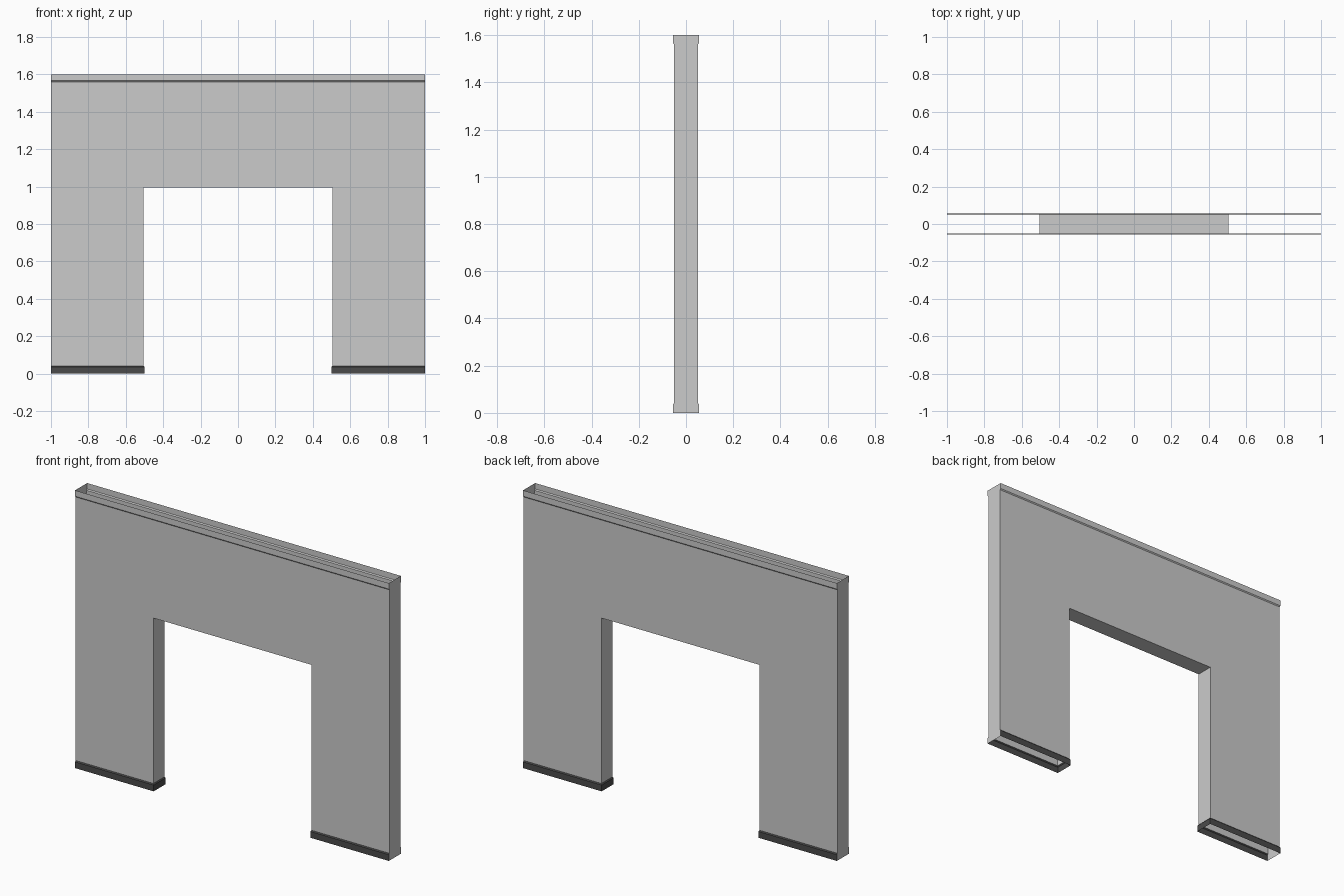
import bpy, bmesh

if "Cube" in bpy.data.objects:
    bpy.data.objects.remove(bpy.data.objects["Cube"])

WALL, TRIM = 0.05, 0.055          # half thickness of wall and of trim
LOW, HIGH, TOP = 0.042, 1.56, 1.6  # baseboard top, top trim bottom, overall height
SLOPE = 0.006                      # height of the sloped trim edge
JAMB, LINTEL = 0.504, 0.995        # doorway half width and height


def make(name, faces, color=None):
    """Object from a list of faces, each a list of points."""
    bm = bmesh.new()
    for pts in faces:
        bm.faces.new([bm.verts.new(p) for p in pts])
    bmesh.ops.remove_doubles(bm, verts=bm.verts, dist=1e-5)
    mesh = bpy.data.meshes.new(name)
    bm.to_mesh(mesh)
    bm.free()
    obj = bpy.data.objects.new(name, mesh)
    bpy.context.collection.objects.link(obj)
    if color:
        mat = bpy.data.materials.new(name + "_paint")
        mat.diffuse_color = (*color, 1)
        mat.use_nodes = True
        mat.node_tree.nodes["Principled BSDF"].inputs["Base Color"].default_value = mat.diffuse_color
        mesh.materials.append(mat)
    return obj


def strips(rings):
    """Quads between stacked open paths."""
    return [(a[i], a[i + 1], b[i + 1], b[i])
            for a, b in zip(rings, rings[1:]) for i in range(len(a) - 1)]


# Wall: front and back sheets with the doorway, plus its jambs and soffit
outline = [(-1, LOW), (-JAMB, LOW), (-JAMB, LINTEL), (JAMB, LINTEL),
           (JAMB, LOW), (1, LOW), (1, HIGH), (-1, HIGH)]
front = [(x, -WALL, z) for x, z in outline]
back = [(x, WALL, z) for x, z in outline]
faces = [front, back[::-1]]
faces += [(front[i + 1], front[i], back[i], back[i + 1]) for i in (1, 2, 3)]

# Wall ends follow the flared trim profile
half = [(TRIM, 0), (TRIM, LOW - SLOPE), (WALL, LOW),
        (WALL, HIGH), (TRIM, HIGH + SLOPE), (TRIM, TOP)]
profile = half + [(-y, z) for y, z in half[::-1]]
faces.append([(1, y, z) for y, z in profile])
faces.append([(-1, y, z) for y, z in profile[::-1]])
make("wall", faces)


# Baseboard wraps the back, jamb and front of one leg, mirrored to the other
def leg_path(d, z):
    j = JAMB + WALL - d
    return [(1, d, z), (j, d, z), (j, -d, z), (1, -d, z)]


base = make("baseboard", strips([leg_path(d, z) for d, z in half[:3]]),
            (0.07, 0.07, 0.07))
base.modifiers.new("mirror", 'MIRROR')

# Top trim along the front and back, open above
top = []
for s in (-1, 1):
    top += strips([[(s, s * d, z), (-s, s * d, z)] for d, z in half[3:]])
make("top_trim", top, (0.55, 0.55, 0.55))
